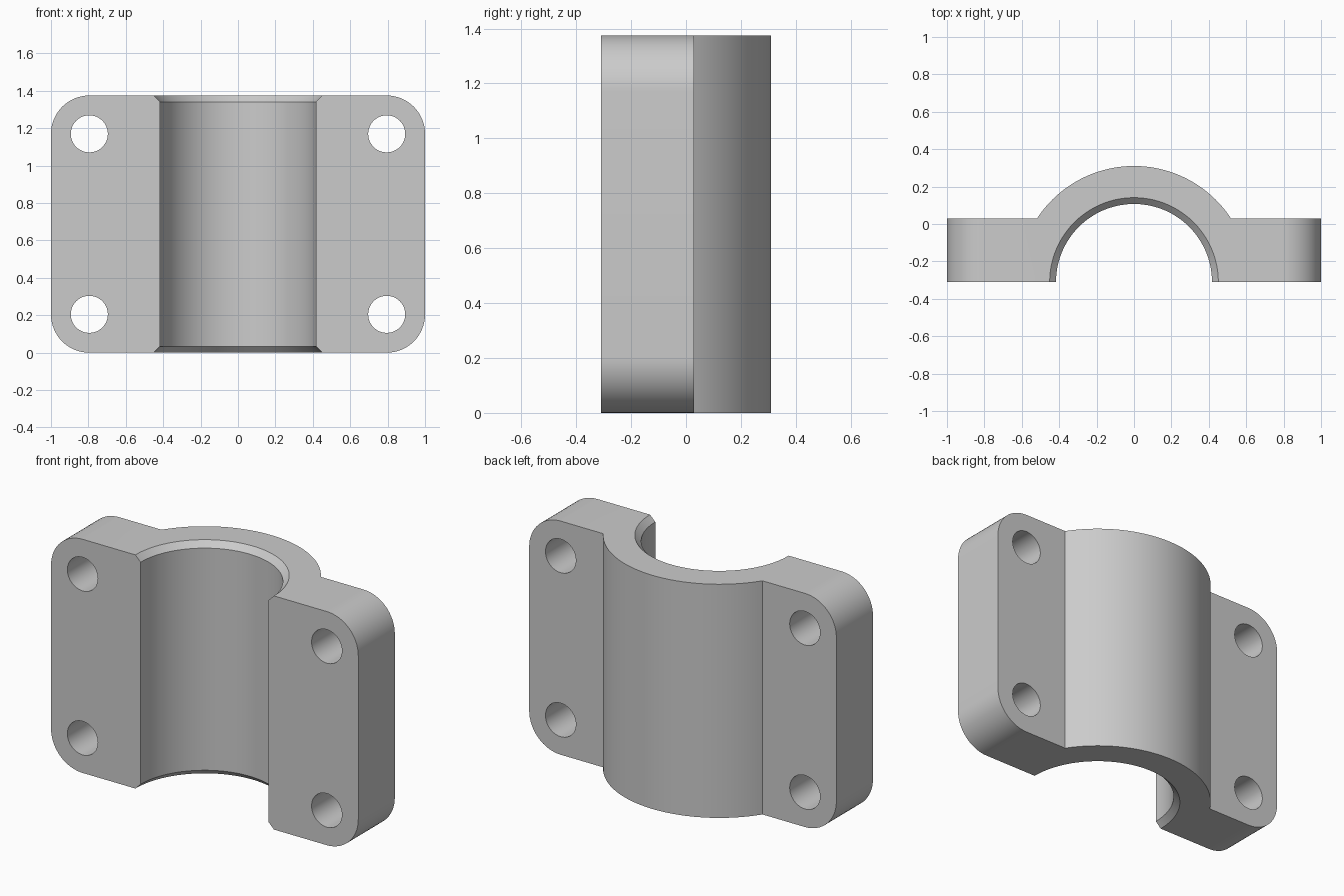
import bpy
import bmesh
from math import cos, sin, pi, asin, radians
from mathutils import Vector

HEIGHT = 1.375
FRONT, FLANGE_BACK = -0.31, 0.03
BARREL_R, BORE_R, CHAMFER = 0.62, 0.417, 0.034
CORNER_R, HOLE_R = 0.205, 0.099
HOLE_X, HOLE_INSET = 0.795, 0.205

if "Cube" in bpy.data.objects:
    bpy.data.objects.remove(bpy.data.objects["Cube"], do_unlink=True)

grey = bpy.data.materials.new("plain grey")
grey.use_nodes = True
colour = (0.6, 0.6, 0.6, 1)
grey.diffuse_color = colour
grey.node_tree.nodes["Principled BSDF"].inputs["Base Color"].default_value = colour


def arc(cx, cy, r, start, end, steps):
    angles = [start + (end - start) * i / steps for i in range(steps + 1)]
    return [(cx + r * cos(a), cy + r * sin(a)) for a in angles]


def finish(name, bm):
    bmesh.ops.recalc_face_normals(bm, faces=bm.faces)
    mesh = bpy.data.meshes.new(name)
    bm.to_mesh(mesh)
    bm.free()
    mesh.materials.append(grey)
    obj = bpy.data.objects.new(name, mesh)
    bpy.context.collection.objects.link(obj)
    return obj


def prism(name, points, axis, low, high):
    """Extrude an outline along y (points are x, z) or z (points are x, y)."""
    bm = bmesh.new()
    if axis == "y":
        verts = [bm.verts.new((a, low, b)) for a, b in points]
        move = Vector((0, high - low, 0))
    else:
        verts = [bm.verts.new((a, b, low)) for a, b in points]
        move = Vector((0, 0, high - low))
    face = bm.faces.new(verts)
    grown = bmesh.ops.extrude_face_region(bm, geom=[face], use_keep_orig=True)
    top = [g for g in grown["geom"] if isinstance(g, bmesh.types.BMVert)]
    bmesh.ops.translate(bm, verts=top, vec=move)
    return finish(name, bm)


def lathe(name, profile, centre_y, steps):
    """Stack capped rings of (radius, z) about a vertical axis."""
    bm = bmesh.new()
    rings = []
    for r, z in profile:
        turn = [2 * pi * (i + 0.5) / steps for i in range(steps)]
        rings.append([bm.verts.new((r * cos(a), centre_y + r * sin(a), z)) for a in turn])
    for lower, upper in zip(rings, rings[1:]):
        for i in range(steps):
            j = (i + 1) % steps
            bm.faces.new((lower[i], lower[j], upper[j], upper[i]))
    bm.faces.new(rings[0])
    bm.faces.new(rings[-1])
    return finish(name, bm)


def combine(target, tool, operation):
    tool.hide_render = True
    mod = target.modifiers.new(operation, "BOOLEAN")
    mod.operation = operation
    mod.solver = "EXACT"
    mod.object = tool
    bpy.context.view_layer.objects.active = target
    bpy.ops.object.modifier_apply(modifier=mod.name)
    bpy.data.objects.remove(tool, do_unlink=True)


# Clamp body: two flanges joined by an arched barrel, left overlong
spring = asin((FLANGE_BACK - FRONT) / BARREL_R)
outline = [(-1.2, FLANGE_BACK), (-1.2, FRONT), (1.2, FRONT), (1.2, FLANGE_BACK)]
outline += arc(0, FRONT, BARREL_R, spring, pi - spring, 64)
clamp = prism("clamp_half", outline, "z", -0.2, HEIGHT + 0.2)

# Trim to the rounded rectangular front outline
inner_x, inner_z = 1 - CORNER_R, HEIGHT - CORNER_R
corners = [(inner_x, inner_z), (-inner_x, inner_z),
           (-inner_x, CORNER_R), (inner_x, CORNER_R)]
rounded = []
for n, (x, z) in enumerate(corners):
    rounded += arc(x, z, CORNER_R, n * pi / 2, (n + 1) * pi / 2, 16)
combine(clamp, prism("trim", rounded, "y", -0.6, 0.6), "INTERSECT")

# Bore with a chamfer at both ends
over = 0.1
wide = BORE_R + CHAMFER + over
bore = [(wide, -over), (BORE_R, CHAMFER),
        (BORE_R, HEIGHT - CHAMFER), (wide, HEIGHT + over)]
combine(clamp, lathe("bore", bore, FRONT, 128), "DIFFERENCE")

# Four bolt holes through the flanges
for x in (-HOLE_X, HOLE_X):
    for z in (HOLE_INSET, HEIGHT - HOLE_INSET):
        hole = prism("hole", arc(x, z, HOLE_R, 0, 2 * pi, 48)[:-1], "y", -0.6, 0.6)
        combine(clamp, hole, "DIFFERENCE")

bpy.ops.object.select_all(action="DESELECT")
clamp.select_set(True)
bpy.context.view_layer.objects.active = clamp
bpy.ops.object.shade_smooth_by_angle(angle=radians(30))
